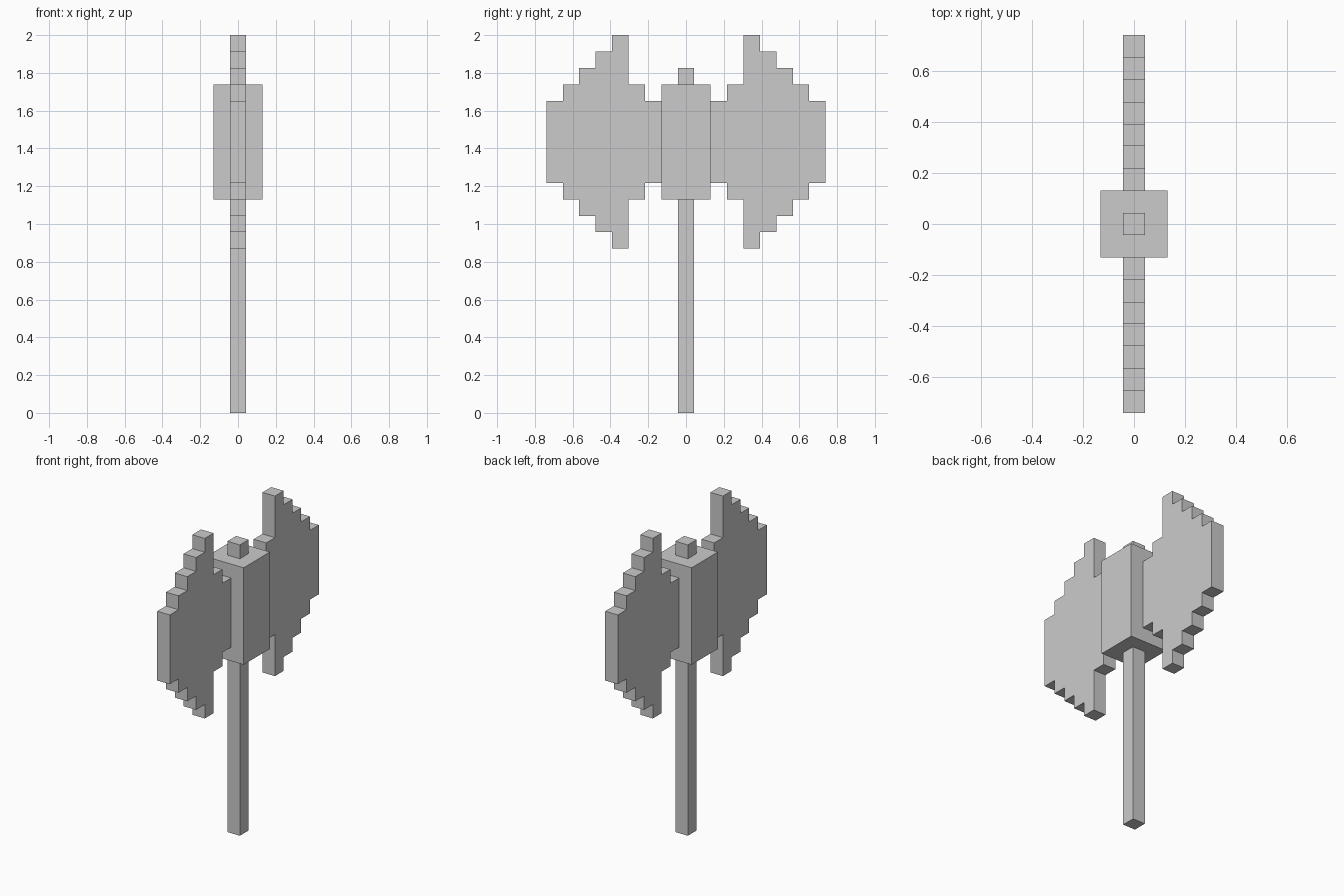
import bpy
import bmesh

cube = bpy.data.objects.get("Cube")
if cube:
    bpy.data.objects.remove(cube, do_unlink=True)

U = 2 / 23          # one block
MID = 16.5          # height of the blade centre, in blocks

grey = bpy.data.materials.new("plain grey")
grey.use_nodes = True
colour = (0.6, 0.6, 0.6, 1)
grey.diffuse_color = colour
grey.node_tree.nodes["Principled BSDF"].inputs["Base Color"].default_value = colour


def finish(name, bm):
    bmesh.ops.recalc_face_normals(bm, faces=bm.faces)
    mesh = bpy.data.meshes.new(name)
    bm.to_mesh(mesh)
    bm.free()
    mesh.materials.append(grey)
    obj = bpy.data.objects.new(name, mesh)
    bpy.context.collection.objects.link(obj)
    return obj


def square_bar(name, width, bottom, top):
    bm = bmesh.new()
    bmesh.ops.create_cube(bm, size=1)
    for v in bm.verts:
        v.co.x *= width * U
        v.co.y *= width * U
        v.co.z = (top if v.co.z > 0 else bottom) * U
    return finish(name, bm)


def blade(name, side):
    # Half height of each one-block column, from the head outwards
    half_heights = [2.5, 3.5, 6.5, 5.5, 4.5, 3.5, 2.5]
    upper = []
    for i, h in enumerate(half_heights):
        upper += [(1.5 + i, h), (2.5 + i, h)]
    outline = upper + [(y, -h) for y, h in reversed(upper)]
    bm = bmesh.new()
    verts = [bm.verts.new((-U / 2, side * y * U, (MID + h) * U)) for y, h in outline]
    face = bm.faces.new(verts)
    result = bmesh.ops.extrude_face_region(bm, geom=[face])
    moved = [g for g in result["geom"] if isinstance(g, bmesh.types.BMVert)]
    bmesh.ops.translate(bm, verts=moved, vec=(U, 0, 0))
    return finish(name, bm)


# Shaft, head block and the shaft tip above it
square_bar("handle", 1, 0, 13)
square_bar("head_block", 3, 13, 20)
square_bar("handle_tip", 1, 20, 21)

# Stepped blades, mirrored front to back
blade("front_blade", -1)
blade("back_blade", 1)
